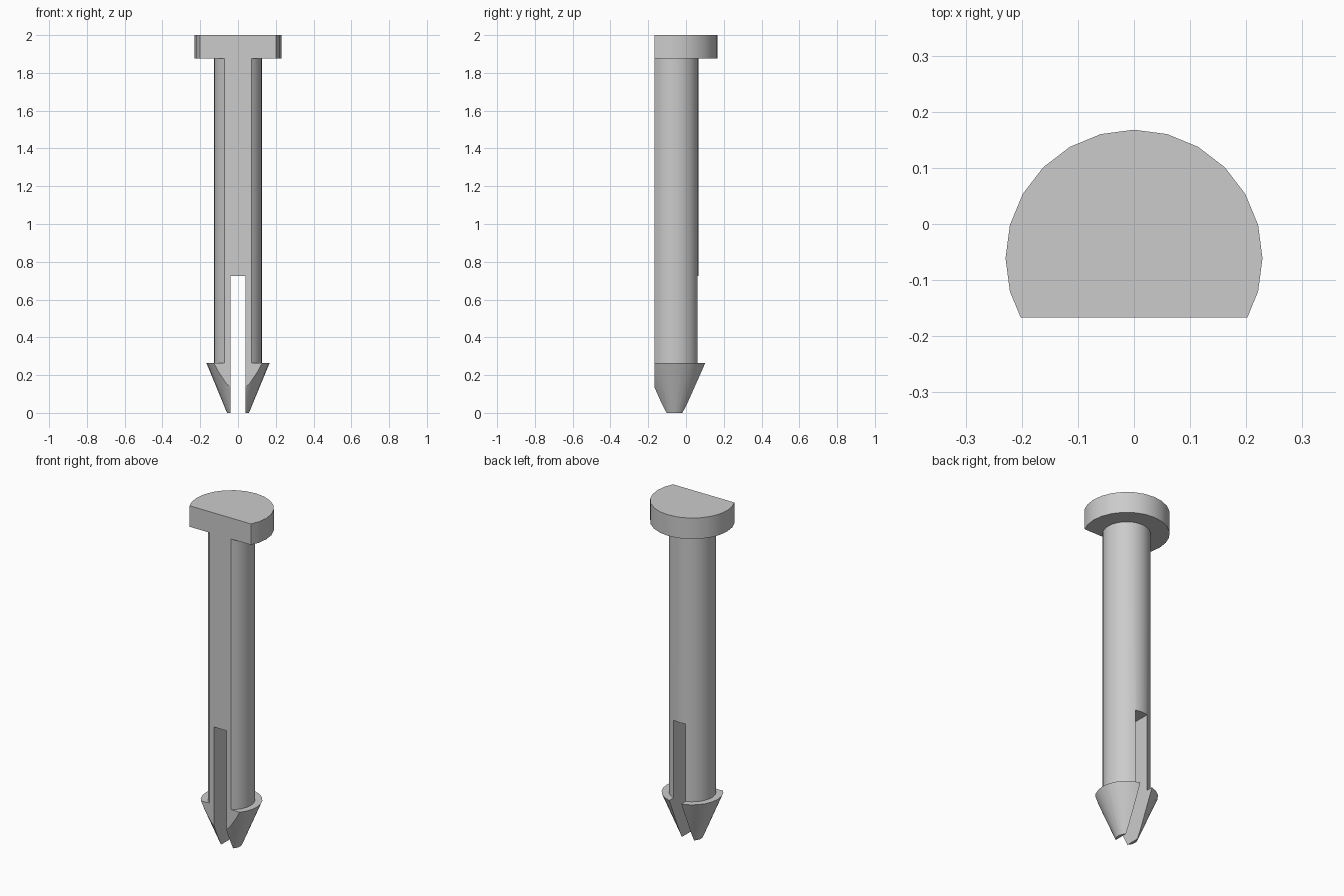
import bpy, bmesh, math
from mathutils import Matrix

cube = bpy.data.objects.get("Cube")
if cube:
    bpy.data.objects.remove(cube, do_unlink=True)

AXIS_Y, FLAT_Y, SIDES = -0.061, -0.167, 24
SLOT_WIDTH, SLOT_TOP = 0.08, 0.725

grey = bpy.data.materials.new("plain grey")
grey.use_nodes = True
colour = (0.6, 0.6, 0.6, 1)
grey.diffuse_color = colour
grey.node_tree.nodes["Principled BSDF"].inputs["Base Color"].default_value = colour


def make_object(name, bm):
    bmesh.ops.recalc_face_normals(bm, faces=bm.faces)
    mesh = bpy.data.meshes.new(name)
    bm.to_mesh(mesh)
    bm.free()
    mesh.materials.append(grey)
    obj = bpy.data.objects.new(name, mesh)
    bpy.context.collection.objects.link(obj)
    return obj


# Pin turned from one profile: barbed tip, shaft and head
profile = [(0, 0), (0.058, 0), (0.167, 0.263), (0.128, 0.263),
           (0.128, 1.875), (0.229, 1.875), (0.229, 2), (0, 2)]
bm = bmesh.new()
verts = [bm.verts.new((r, AXIS_Y, z)) for r, z in profile]
edges = [bm.edges.new(pair) for pair in zip(verts, verts[1:])]
bmesh.ops.spin(bm, geom=verts + edges, cent=(0, AXIS_Y, 0), axis=(0, 0, 1),
               angle=math.tau, steps=SIDES, use_duplicate=False)
bmesh.ops.remove_doubles(bm, verts=bm.verts, dist=0.0001)

# Flat front along the whole length
cut = bmesh.ops.bisect_plane(bm, geom=bm.verts[:] + bm.edges[:] + bm.faces[:],
                             plane_co=(0, FLAT_Y, 0), plane_no=(0, -1, 0),
                             clear_outer=True)
rim = [e for e in cut["geom_cut"] if isinstance(e, bmesh.types.BMEdge)]
bmesh.ops.triangle_fill(bm, edges=rim, use_beauty=True)
flat = [f for f in bm.faces if all(abs(v.co.y - FLAT_Y) < 1e-4 for v in f.verts)]
bmesh.ops.dissolve_faces(bm, faces=flat)
pin = make_object("slotted_pin", bm)

# Slot that splits the lower shaft and tip into two prongs
bm = bmesh.new()
height = SLOT_TOP + 0.2
bmesh.ops.create_cube(bm, size=1, matrix=Matrix.Translation((0, 0, SLOT_TOP - height / 2))
                      @ Matrix.Diagonal((SLOT_WIDTH, 1, height, 1)))
cutter = make_object("slot_cutter", bm)
cutter.hide_render = True

slot = pin.modifiers.new("slot", "BOOLEAN")
slot.operation = "DIFFERENCE"
slot.solver = "EXACT"
slot.object = cutter
bpy.ops.object.select_all(action="DESELECT")
bpy.context.view_layer.objects.active = pin
pin.select_set(True)
bpy.ops.object.modifier_apply(modifier=slot.name)
bpy.data.objects.remove(cutter, do_unlink=True)

# Smooth round sides, crisp edges
bpy.ops.object.shade_smooth_by_angle(angle=math.radians(30))
